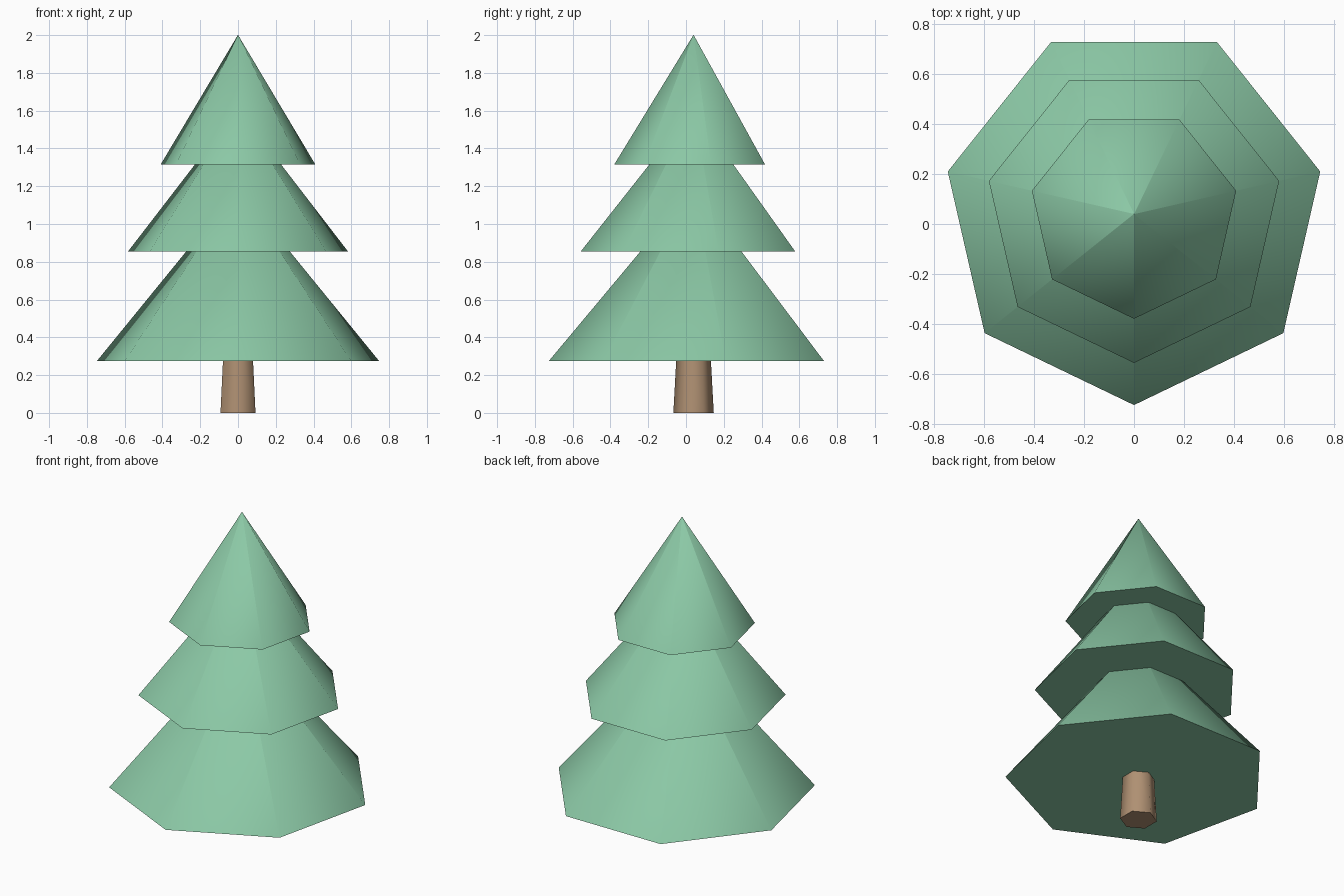
import bpy
import math

cube = bpy.data.objects.get("Cube")
if cube:
    bpy.data.objects.remove(cube, do_unlink=True)

CENTRE_Y = 0.04


def make_material(name, colour):
    mat = bpy.data.materials.new(name)
    mat.use_nodes = True
    mat.diffuse_color = (*colour, 1)
    mat.node_tree.nodes["Principled BSDF"].inputs["Base Color"].default_value = (*colour, 1)
    return mat


def tapered_prism(name, sides, bottom, top, radius, tip_radius, mat):
    """Smooth-sided cone with sharp rims and one corner facing the front."""
    bpy.ops.mesh.primitive_cone_add(
        vertices=sides, radius1=radius, radius2=tip_radius, depth=top - bottom,
        location=(0, CENTRE_Y, (bottom + top) / 2), rotation=(0, 0, math.pi))
    obj = bpy.context.object
    obj.name = name
    obj.data.materials.append(mat)
    bpy.ops.object.transform_apply(location=True, rotation=True, scale=True)
    bpy.ops.object.shade_smooth_by_angle(angle=math.radians(65))
    return obj


green = make_material("soft_green", (0.26, 0.58, 0.38))
brown = make_material("bark_brown", (0.43, 0.28, 0.17))

# Trunk, running up into the lowest tier
tapered_prism("trunk", 6, 0, 0.4, 0.107, 0.085, brown)

# Foliage tiers: name, base height, apex height, radius
for name, base, apex, radius in (
        ("lower_foliage", 0.275, 1.19, 0.766),
        ("middle_foliage", 0.855, 1.61, 0.597),
        ("upper_foliage", 1.315, 2.0, 0.42)):
    tapered_prism(name, 7, base, apex, radius, 0.001, green)
